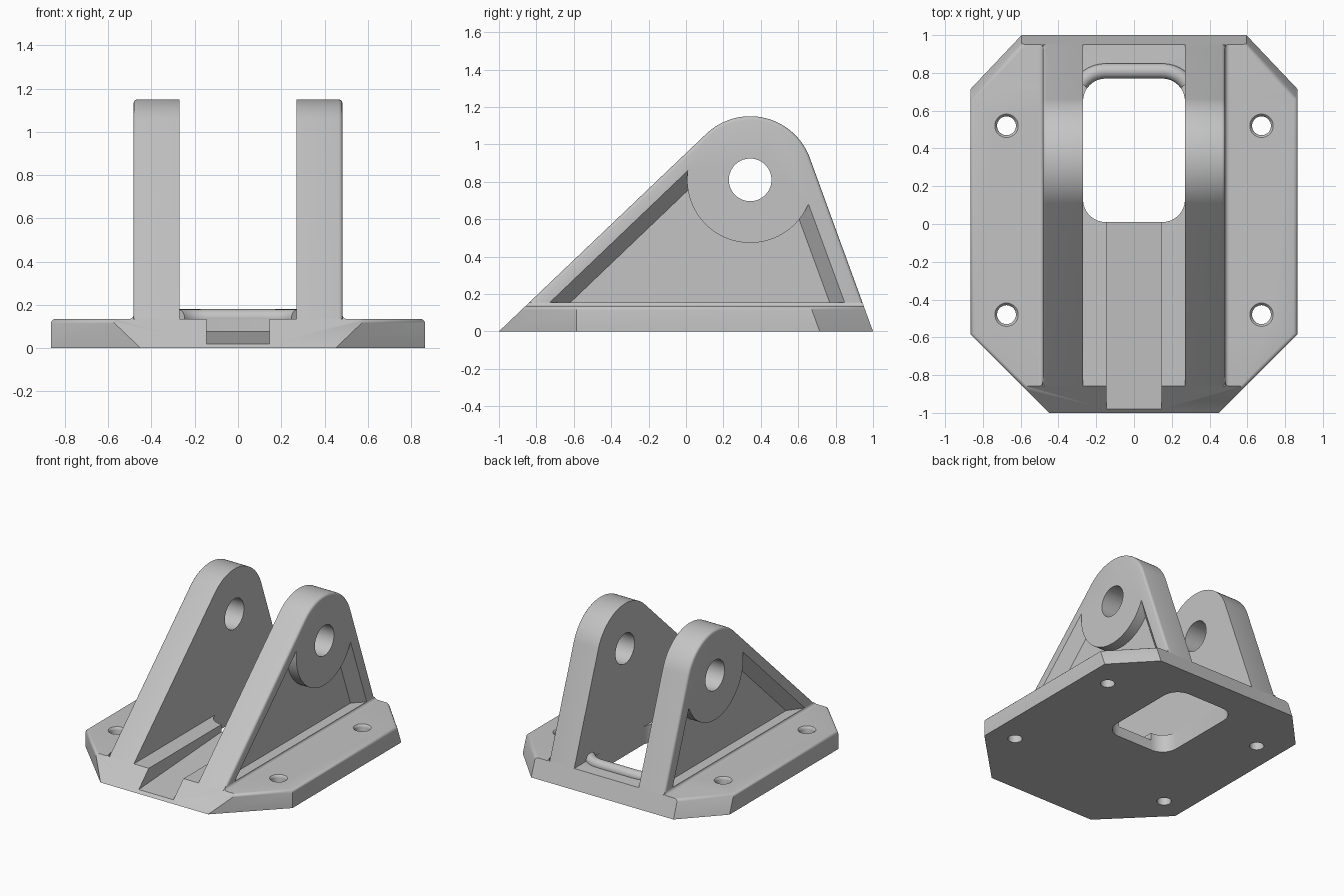
import bpy
import bmesh
from math import sin, cos, radians, pi

if "Cube" in bpy.data.objects:
    bpy.data.objects.remove(bpy.data.objects["Cube"], do_unlink=True)

grey = bpy.data.materials.new("light_grey")
grey.use_nodes = True
grey.diffuse_color = (0.55, 0.55, 0.55, 1)
grey.node_tree.nodes["Principled BSDF"].inputs["Base Color"].default_value = (0.55, 0.55, 0.55, 1)

PLATE = 0.135              # plate thickness
IN, OUT = 0.27, 0.483      # inner and outer face of an upright
PIN_Y, PIN_Z, CAP = 0.343, 0.81, 0.34


def front_y(z):
    return -1 + z / 0.955


def back_y(z):
    return 1 - z / 2.72


def loft(name, rings, round_edges=None, size=0.02):
    """Skin a row of equal rings, cap the ends, optionally round edges picked by a rule."""
    bm = bmesh.new()
    rows = [[bm.verts.new(p) for p in ring] for ring in rings]
    n = len(rows[0])
    for a, b in zip(rows, rows[1:]):
        for i in range(n):
            j = (i + 1) % n
            bm.faces.new((a[i], a[j], b[j], b[i]))
    bm.faces.new(rows[0][::-1])
    bm.faces.new(rows[-1])
    bmesh.ops.recalc_face_normals(bm, faces=bm.faces[:])
    if round_edges:
        edges = [e for e in bm.edges if round_edges(*[v.co for v in e.verts])]
        bmesh.ops.bevel(bm, geom=edges, offset=size, segments=3, profile=0.5, affect='EDGES')
    mesh = bpy.data.meshes.new(name)
    bm.to_mesh(mesh)
    bm.free()
    mesh.materials.append(grey)
    obj = bpy.data.objects.new(name, mesh)
    bpy.context.collection.objects.link(obj)
    return obj


def cut(obj, cutter):
    """Subtract a helper solid, then discard it."""
    cutter.hide_render = True
    mod = obj.modifiers.new("cut", 'BOOLEAN')
    mod.operation, mod.solver, mod.object = 'DIFFERENCE', 'EXACT', cutter
    bpy.context.view_layer.objects.active = obj
    bpy.ops.object.modifier_apply(modifier=mod.name)
    bpy.data.objects.remove(cutter, do_unlink=True)


def smooth(obj):
    bpy.ops.object.select_all(action='DESELECT')
    obj.select_set(True)
    bpy.context.view_layer.objects.active = obj
    bpy.ops.object.shade_smooth_by_angle(angle=radians(32))


def circle(r, n=48):
    return [(r * cos(2 * pi * i / n), r * sin(2 * pi * i / n)) for i in range(n)]


def pin_cylinder(name, r, x0, x1, n=64):
    return loft(name, [[(x, PIN_Y + a, PIN_Z + b) for a, b in circle(r, n)] for x in (x0, x1)])


# Base plate: clipped octagon with sloping front and back
def octagon(z):
    half = [(0.45 + front_y(z) + 1, front_y(z)), (0.865, -0.585),
            (0.865, back_y(z) - 0.285), (0.595, back_y(z))]
    return [(x, y, z) for x, y in half] + [(-x, y, z) for x, y in half[::-1]]


def plate_side(a, b):
    return min(a.z, b.z) > 0.1 and abs(a.y - b.y) > 0.01


base = loft("base_plate", [octagon(0), octagon(PLATE)], plate_side)

# Rounded opening through the plate
corner, opening = 0.12, []
for cx, cy, start in ((1, 0.65, 0), (-1, 0.65, 90), (-1, 0.13, 180), (1, 0.13, 270)):
    for i in range(9):
        a = radians(start + i * 90 / 8)
        opening.append((cx * (IN - corner) + corner * cos(a), cy + corner * sin(a)))
cut(base, loft("opening_cutter", [[(x, y, z) for x, y in opening] for z in (-0.2, 0.4)]))

# Channel with a gently rising floor
cut(base, loft("channel_cutter", [
    [(-0.145, y, z), (0.145, y, z), (0.145, y, 0.4), (-0.145, y, 0.4)]
    for y, z in ((-1.1, 0.013), (0.1, 0.085))]))

# Bolt holes with eased rims
for x in (-0.675, 0.675):
    for y in (-0.48, 0.52):
        steps = ((-0.1, 0.05), (0.115, 0.05), (0.128, 0.054), (PLATE, 0.062), (0.2, 0.064))
        cut(base, loft("bolt_cutter", [[(x + a, y + b, z) for a, b in circle(r, 32)]
                                       for z, r in steps]))
smooth(base)

# Raised bead along the back of the opening
path = [(s * 0.15, s * radians(a)) for s, angles in ((-1, (54, 45, 36, 27, 18, 9, 0)),
                                                     (1, (0, 9, 18, 27, 36, 45, 54)))
        for a in angles]
bead = loft("back_bead", [[(cx + sin(a) * (0.16 + u), 0.65 + cos(a) * (0.16 + u), 0.14 + v)
                           for u, v in circle(0.04, 24)] for cx, a in path])
smooth(bead)

# Upright outline: two slopes meeting a round cap
outline = [(front_y(PLATE), PLATE)]
for i in range(33):
    a = radians(133.7 - i * 113.5 / 32)
    outline.append((PIN_Y + CAP * cos(a), PIN_Z + CAP * sin(a)))
outline.append((back_y(PLATE), PLATE))


def pocket_ring(s, t):
    """Drafted pocket section; t is 0 at the outer face and 1 at the web."""
    x = s * (OUT - 0.08 * t)
    f, b, low, high = 0.11 * (1 + t), 0.095 + 0.08 * t, PLATE + 0.018, 0.9
    return [(x, front_y(low) + f, low), (x, front_y(high) + f, high),
            (x, back_y(high) - b, high), (x, back_y(low) - b, low)]


def outer_rim(a, b):
    return min(abs(a.x), abs(b.x)) > OUT - 0.001 and max(a.z, b.z) > PLATE + 0.01


for side, s in (("left", 1), ("right", -1)):
    wall = loft(side + "_upright", [[(s * x, y, z) for y, z in outline] for x in (IN, OUT)],
                outer_rim, 0.018)
    # Pocket leaves a round boss standing around the pin
    pocket = loft("pocket_cutter", [pocket_ring(s, -0.25), pocket_ring(s, 1)])
    cut(pocket, pin_cylinder("boss_cutter", CAP - 0.003, s * 0.2, s * 0.7, 96))
    cut(wall, pocket)
    cut(wall, pin_cylinder("pin_cutter", 0.114, s * 0.1, s * 0.7))
    smooth(wall)

    # Concave fillet where the upright meets the plate
    r = 0.02
    section = [(OUT, PLATE)]
    for i in range(6):
        a = radians(270 - i * 18)
        section.append((OUT + r + r * cos(a), PLATE + r + r * sin(a)))
    fillet = loft(side + "_fillet", [[(s * x, edge(z), z) for x, z in section]
                                     for edge in (front_y, back_y)])
    smooth(fillet)
